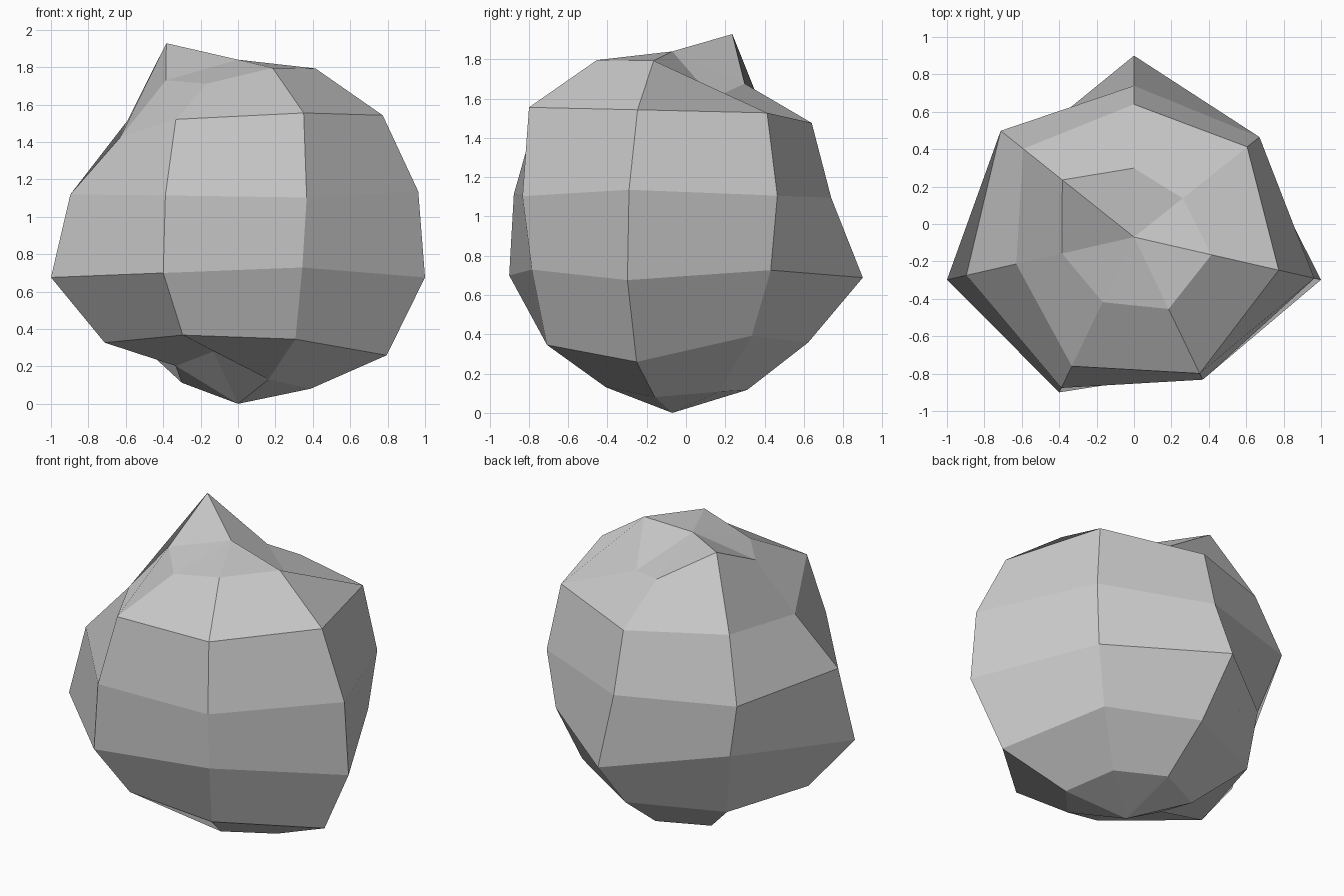
import bpy
import bmesh
from math import sin, cos, pi
from mathutils import Vector

if "Cube" in bpy.data.objects:
    bpy.data.objects.remove(bpy.data.objects["Cube"])

# Faceted boulder: a 7 x 7 globe whose points are pushed in or out from the centre
CENTRE = Vector((0, -0.07, 0.91))
SIDES = 7
BOTTOM, TOP = 0.91, 0.93

# Distance from the centre, one row per ring from the bottom up,
# going round anticlockwise from the back
RADII = [
    (0.88, 0.885, 0.785, 0.70, 0.865, 0.92, 0.89),
    (0.885, 0.905, 0.935, 0.87, 0.905, 1.043, 0.83),
    (0.995, 0.79, 1.052, 0.945, 0.813, 1.052, 0.825),
    (0.83, 0.935, 0.943, 0.918, 0.868, 1.014, 0.88),
    (0.908, 0.968, 0.826, 0.98, 1.035, 1.015, 0.99),
    (0.85, 1.13, 0.91, 0.89, 0.983, 0.98, 0.767),
]

bm = bmesh.new()
rings = []
for i, row in enumerate(RADII):
    tilt = pi * (i + 1) / (len(RADII) + 1)
    ring = []
    for k, r in enumerate(row):
        a = pi / 2 + 2 * pi * k / SIDES
        d = Vector((sin(tilt) * cos(a), sin(tilt) * sin(a), -cos(tilt)))
        ring.append(bm.verts.new(CENTRE + d * r))
    rings.append(ring)

# Poles
low = bm.verts.new(CENTRE - Vector((0, 0, BOTTOM)))
high = bm.verts.new(CENTRE + Vector((0, 0, TOP)))

# Skin of quads between rings, triangle fans at the poles
for k in range(SIDES):
    n = (k + 1) % SIDES
    bm.faces.new((low, rings[0][n], rings[0][k]))
    bm.faces.new((high, rings[-1][k], rings[-1][n]))
    for a, b in zip(rings, rings[1:]):
        bm.faces.new((a[n], b[n], b[k], a[k]))

mesh = bpy.data.meshes.new("boulder")
bm.to_mesh(mesh)
bm.free()
boulder = bpy.data.objects.new("boulder", mesh)
bpy.context.collection.objects.link(boulder)
